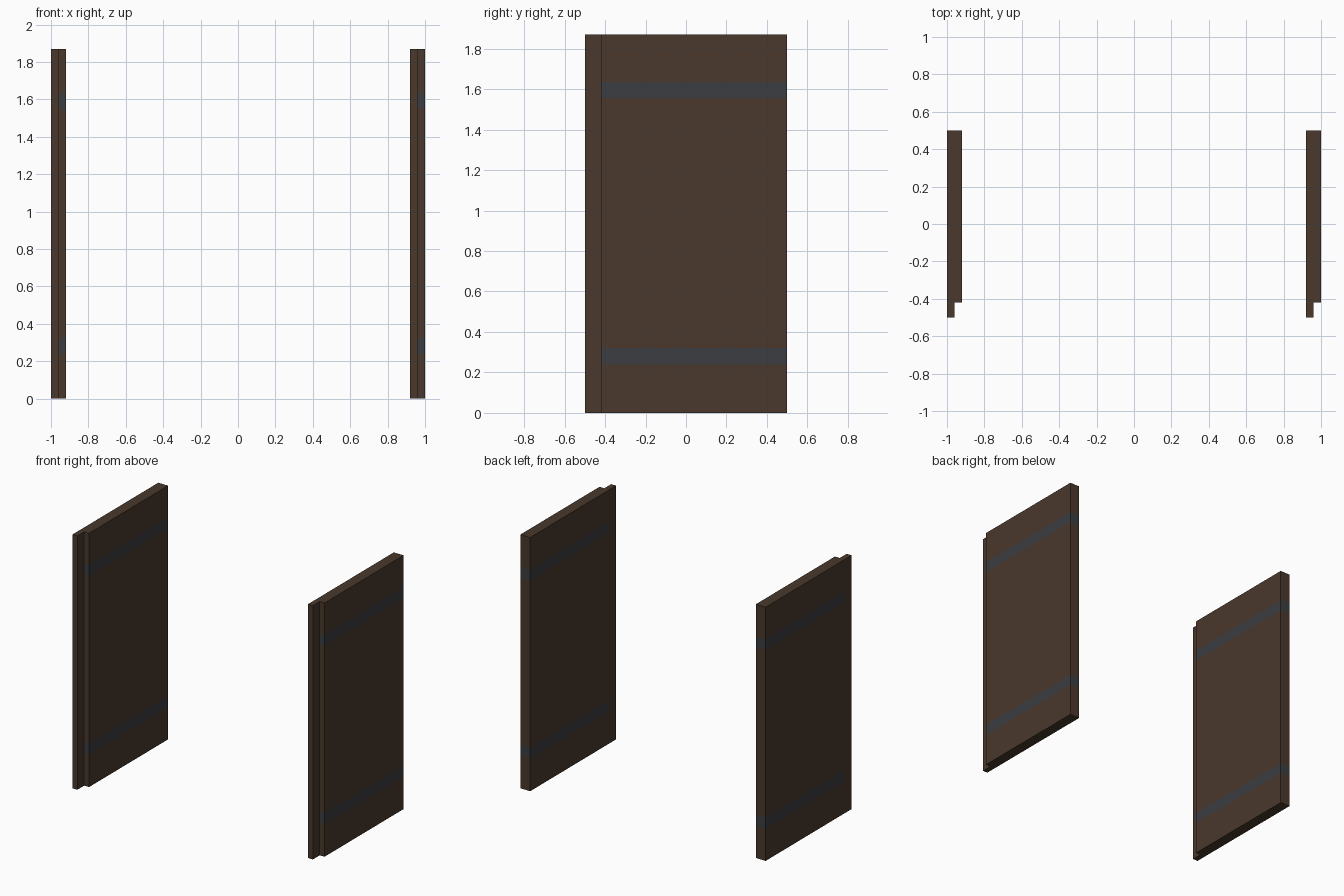
import bpy, bmesh

if "Cube" in bpy.data.objects:
    bpy.data.objects.remove(bpy.data.objects["Cube"])

H = 1.87
# L-shaped plan outline: thick slab with a half-thickness tongue at the front
PLAN = [(-0.04, -0.5), (0, -0.5), (0, -0.42), (0.04, -0.42),
        (0.04, 0.5), (-0.04, 0.5), (-0.04, -0.42)]
LEVELS = [0, 0.24, 0.32, 1.555, 1.635, H]


def material(name, colour):
    m = bpy.data.materials.new(name)
    m.diffuse_color = (*colour, 1)
    m.use_nodes = True
    m.node_tree.nodes["Principled BSDF"].inputs["Base Color"].default_value = m.diffuse_color
    return m


wood = material("dark_wood", (0.067, 0.040, 0.025))
iron = material("iron_band", (0.045, 0.047, 0.053))


def door_panel(name, x):
    bm = bmesh.new()
    rings = [[bm.verts.new((px, py, z)) for px, py in PLAN] for z in LEVELS]
    n = len(PLAN)
    # walls, with the iron straps wrapping the thick slab only
    for k in range(len(LEVELS) - 1):
        a, b = rings[k], rings[k + 1]
        for i in range(n):
            j = (i + 1) % n
            f = bm.faces.new((a[i], a[j], b[j], b[i]))
            f.material_index = int(k in (1, 3) and i in (2, 3, 4, 5))
    # end caps
    bm.faces.new(rings[0][::-1])
    bm.faces.new(rings[-1])
    bmesh.ops.recalc_face_normals(bm, faces=bm.faces)
    me = bpy.data.meshes.new(name)
    bm.to_mesh(me)
    bm.free()
    me.materials.append(wood)
    me.materials.append(iron)
    ob = bpy.data.objects.new(name, me)
    ob.location.x = x
    bpy.context.collection.objects.link(ob)


# both panels face the same way
door_panel("left_door_panel", -0.96)
door_panel("right_door_panel", 0.96)
